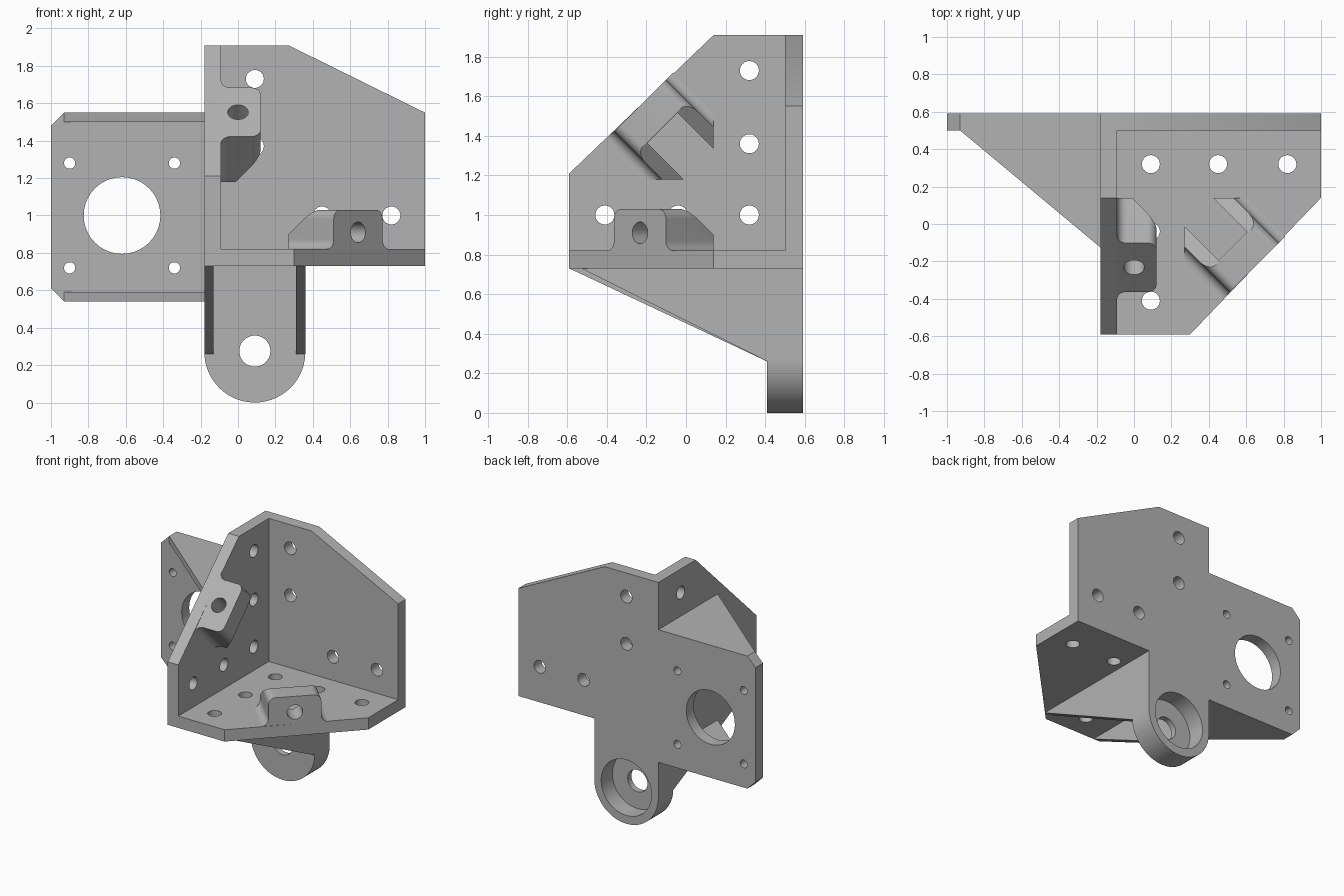
import bpy, bmesh
from math import sin, cos, pi, radians
from mathutils import Vector, Matrix

cube = bpy.data.objects.get("Cube")
if cube:
    bpy.data.objects.remove(cube)

grey = bpy.data.materials.new("plain grey")
grey.use_nodes = True
GREY = (0.45, 0.45, 0.45, 1)
grey.diffuse_color = GREY
grey.node_tree.nodes["Principled BSDF"].inputs["Base Color"].default_value = GREY

# Mappings from (a, b, depth) into the model frame
XZ = lambda a, b, h: Vector((a, h, b))
XY = lambda a, b, h: Vector((a, b, h))
YZ = lambda a, b, h: Vector((h, a, b))
FLOOR = lambda u, v, h: Vector((u - 0.18, 0.59 - v, 0.82 + h))
SIDE = lambda u, v, h: Vector((h - 0.09, 0.59 - v, 0.73 + u))
R2 = 0.5 ** 0.5


def arc(cx, cy, r, start, end, steps=8):
    return [(cx + r * cos(radians(start + (end - start) * i / steps)),
             cy + r * sin(radians(start + (end - start) * i / steps)))
            for i in range(steps + 1)]


def circle(cx, cy, r, n=40):
    return arc(cx, cy, r, 0, 360, n)[:-1]


def add_prism(bm, pts, frame, lo, hi):
    rings = [[bm.verts.new(frame(a, b, h)) for a, b in pts] for h in (lo, hi)]
    bm.faces.new(rings[0])
    bm.faces.new(rings[1][::-1])
    n = len(pts)
    for i in range(n):
        j = (i + 1) % n
        bm.faces.new((rings[0][i], rings[1][i], rings[1][j], rings[0][j]))


def to_object(name, bm):
    bmesh.ops.recalc_face_normals(bm, faces=bm.faces)
    me = bpy.data.meshes.new(name)
    bm.to_mesh(me)
    bm.free()
    me.materials.append(grey)
    ob = bpy.data.objects.new(name, me)
    bpy.context.collection.objects.link(ob)
    return ob


def finish(ob, cuts=()):
    """Cut each (points, frame, lo, hi) prism away, then shade."""
    bpy.ops.object.select_all(action='DESELECT')
    bpy.context.view_layer.objects.active = ob
    ob.select_set(True)
    for cut in cuts:
        bm = bmesh.new()
        add_prism(bm, *cut)
        cutter = to_object("cutter", bm)
        cutter.hide_render = True
        mod = ob.modifiers.new("cut", 'BOOLEAN')
        mod.operation, mod.solver, mod.object = 'DIFFERENCE', 'EXACT', cutter
        bpy.ops.object.modifier_apply(modifier=mod.name)
        bpy.data.objects.remove(cutter)
    bpy.ops.object.shade_smooth_by_angle(angle=radians(30))


def part(name, pts, frame, lo, hi, cuts=()):
    bm = bmesh.new()
    add_prism(bm, pts, frame, lo, hi)
    finish(to_object(name, bm), cuts)


# Back plate with the mounting plate on its right
back = [(-0.18, 0.73), (1, 0.73), (1, 1.55), (0.27, 1.91), (-0.18, 1.91),
        (-0.18, 1.55), (-0.93, 1.55), (-1, 1.48), (-1, 0.61), (-0.93, 0.54),
        (-0.18, 0.54)]
holes = [(0.09, 1.73, 0.048), (0.09, 1.37, 0.048), (0.45, 1, 0.048),
         (0.82, 1, 0.048), (-0.62, 1, 0.205)]
holes += [(-0.62 + sx * 0.28, 1 + sz * 0.28, 0.03) for sx in (-1, 1) for sz in (-1, 1)]
part("back_plate", back, XZ, 0.5, 0.59,
     [(circle(*h), XZ, 0.4, 0.7) for h in holes])

# Gussets above and below the mounting plate
for name, z in (("lower_gusset", 0.54), ("upper_gusset", 1.50)):
    part(name, [(-0.93, 0.5), (-0.18, -0.125), (-0.18, 0.5)], XY, z, z + 0.05)

# Rounded tongue with a bearing seat open to the back
part("tongue", [(0.36, 0.73), (-0.18, 0.73)] + arc(0.09, 0.27, 0.27, 180, 360, 40),
     XZ, 0.41, 0.59,
     [(circle(0.09, 0.275, 0.083), XZ, 0.3, 0.7),
      (circle(0.09, 0.275, 0.212, 56), XZ, 0.455, 0.7)])

# Sloping ribs under the floor
for name, x, y in (("right_rib", -0.18, -0.59), ("left_rib", 0.31, -0.53)):
    part(name, [(y, 0.73), (0.41, 0.26), (0.41, 0.73)], YZ, x, x + 0.05)


def lug(name, frame):
    """Rounded bolt lug on the slanted edge, hollowed from behind."""
    mid, top = 0.8225, 0.21
    slanted = lambda d, h, n: Vector((mid + (d - n) * R2, mid - (d + n) * R2, h))
    half = arc(-0.235, 0.05, 0.05, 270, 360) + arc(-0.135, top - 0.05, 0.05, 180, 90)
    bm = bmesh.new()
    add_prism(bm, half + [(-d, h) for d, h in reversed(half)], slanted, 0, 0.6)
    # Slope down behind the bolt, and stop short of the neighbouring plates
    planes = [(slanted(0, top, 0.155), Vector((-0.21 * R2, -0.21 * R2, 0.302))),
              (Vector((0.45, 0, 0)), Vector((-1, 0, 0))),
              (Vector((0, 0.45, 0)), Vector((0, -1, 0)))]
    for co, no in planes:
        res = bmesh.ops.bisect_plane(bm, geom=bm.verts[:] + bm.edges[:] + bm.faces[:],
                                     plane_co=co, plane_no=no, clear_outer=True)
        edges = [e for e in res["geom_cut"] if isinstance(e, bmesh.types.BMEdge)]
        bmesh.ops.holes_fill(bm, edges=edges, sides=0)
    for v in bm.verts:
        v.co = frame(*v.co)
    placed = lambda d, h, n: frame(*slanted(d, h, n))
    pocket = [(-0.108, -0.05), (0.108, -0.05), (0.108, 0.3), (-0.108, 0.3)]
    finish(to_object(name, bm), [(pocket, placed, 0.16, 0.8),
                                 (circle(0, 0.09, 0.055), placed, -0.1, 0.3)])


# Floor and side plate share one outline and one hole pattern
spots = [(0.27, 0.27), (0.63, 0.27), (1, 0.27), (0.27, 0.63), (0.27, 1)]
for name, frame, start in (("floor", FLOOR, 0), ("side", SIDE, 0.09)):
    outline = [(start, 0.09), (1.18, 0.09), (1.18, 0.45), (0.48, 1.18), (start, 1.18)]
    part(name + "_plate", outline, frame, -0.09, 0,
         [(circle(u, v, 0.048), frame, -0.2, 0.1) for u, v in spots])
    lug(name + "_lug", frame)
